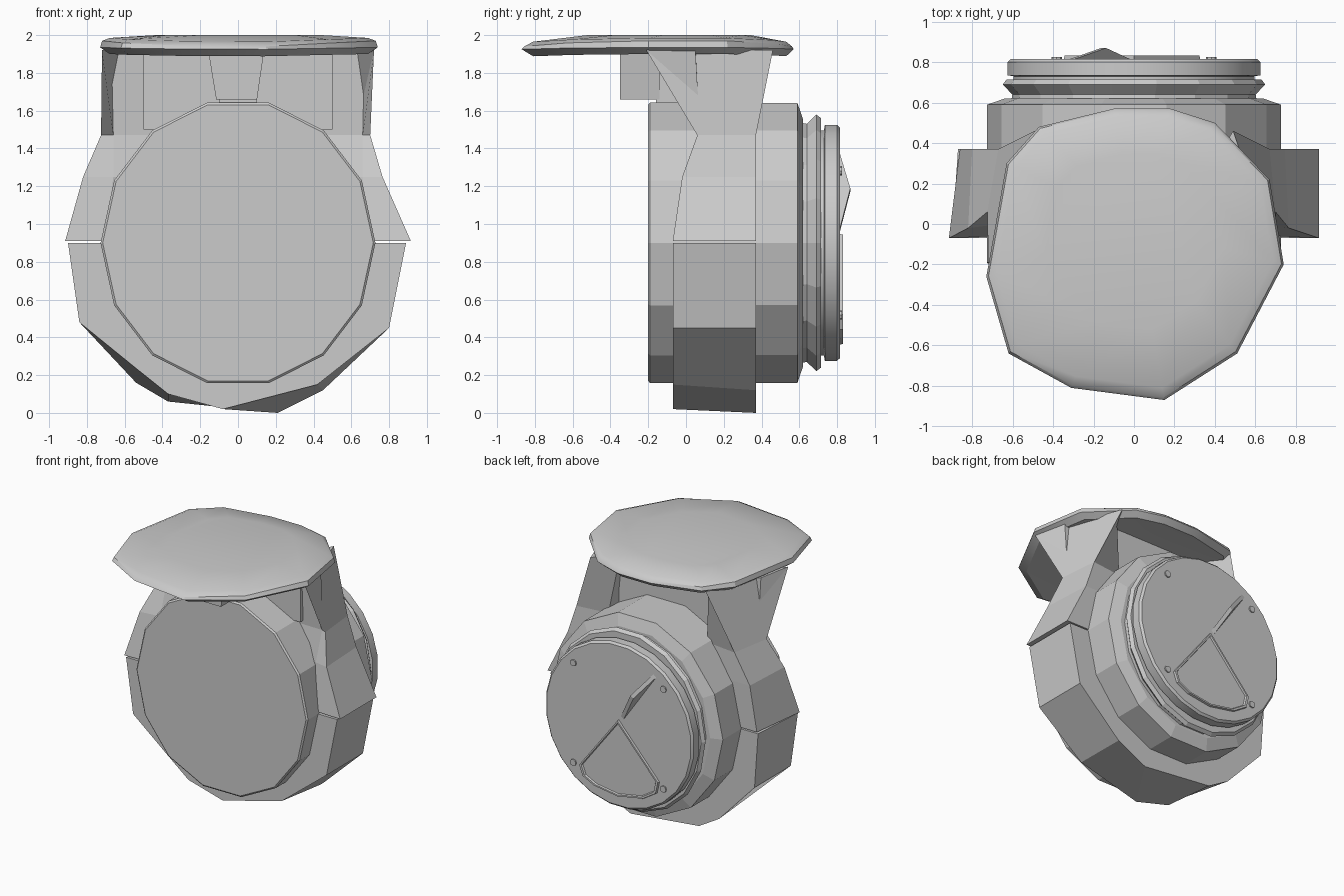
import bpy, bmesh, math
from mathutils import Vector

cube = bpy.data.objects.get("Cube")
if cube:
    bpy.data.objects.remove(cube, do_unlink=True)

grey = bpy.data.materials.new("plain grey")
grey.use_nodes = True
COLOUR = (0.6, 0.6, 0.6, 1)
grey.diffuse_color = COLOUR
grey.node_tree.nodes["Principled BSDF"].inputs["Base Color"].default_value = COLOUR

AXIS_Z = 0.9


def loft(name, loops, smooth=None):
    """Skin a stack of equally long closed loops and cap both ends."""
    bm = bmesh.new()
    rows = [[bm.verts.new(p) for p in loop] for loop in loops]
    n = len(rows[0])
    for a, b in zip(rows, rows[1:]):
        for i in range(n):
            j = (i + 1) % n
            bm.faces.new((a[i], a[j], b[j], b[i]))
    bm.faces.new(rows[0])
    bm.faces.new(rows[-1])
    bmesh.ops.recalc_face_normals(bm, faces=bm.faces)
    mesh = bpy.data.meshes.new(name)
    bm.to_mesh(mesh)
    bm.free()
    mesh.materials.append(grey)
    ob = bpy.data.objects.new(name, mesh)
    bpy.context.collection.objects.link(ob)
    if smooth:
        bpy.ops.object.select_all(action='DESELECT')
        ob.select_set(True)
        bpy.context.view_layer.objects.active = ob
        bpy.ops.object.shade_smooth_by_angle(angle=math.radians(smooth))
    return ob


def lathe(name, rings, sides, width=1.0, smooth=None):
    """Turn (y, radius) rings about the barrel axis; width squeezes them in x."""
    turn = [2 * math.pi * (i + 0.5) / sides for i in range(sides)]
    return loft(name, [[(width * r * math.sin(a), y, AXIS_Z + r * math.cos(a)) for a in turn]
                       for y, r in rings], smooth)


def box(name, x, y, z, taper=1.0):
    """Box from ranges; the lower end is scaled in x by taper."""
    def ring(h, s):
        return [(x[0] * s, y[0], h), (x[1] * s, y[0], h), (x[1] * s, y[1], h), (x[0] * s, y[1], h)]
    return loft(name, [ring(z[0], taper), ring(z[1], 1)])


# Barrel, slightly narrower than tall
lathe("barrel", [(-0.2, 0.75), (-0.19, 0.762), (-0.07, 0.762), (0.37, 0.76), (0.59, 0.76),
                 (0.62, 0.67)], 14, 0.955)

# Rear flange and end cap
lathe("rear_flange", [(0.58, 0.65), (0.64, 0.64), (0.69, 0.69), (0.715, 0.67)], 18, 0.94)
lathe("end_cap", [(0.7, 0.6), (0.73, 0.6), (0.735, 0.63), (0.8, 0.63), (0.815, 0.615)], 24, 1, 35)

# Lower cradle
front = [(-0.9, 0.9), (-0.84, 0.48), (-0.52, 0.22), (-0.37, 0.1),
         (-0.08, 0.02), (0.42, 0.15), (0.8, 0.45), (0.89, 0.9)]
back = [(-0.87, 0.9), (-0.84, 0.48), (-0.54, 0.16), (-0.37, 0.06),
        (0.21, 0.0), (0.45, 0.12), (0.8, 0.45), (0.89, 0.9)]
loft("lower_cradle", [[(x, y, z) for x, z in prof] for y, prof in ((-0.07, front), (0.37, back))])

# Side arms: only the thin outer edge flares forward, the inner front panel stays upright
for side, s, base_x, mid_x, neck_x in (("left", 1, 0.915, 0.765, 0.7), ("right", -1, 0.86, 0.82, 0.725)):
    sections = [
        (0.91, [(0.915, -0.07), (base_x, 0.37), (0.6, 0.37), (0.6, 0.0), (0.7, -0.06)]),
        (1.25, [(mid_x, -0.02), (mid_x - 0.02, 0.37), (0.5, 0.37), (0.5, 0.05), (0.66, 0.0)]),
        (1.47, [(neck_x, 0.06), (0.67, 0.37), (0.42, 0.34), (0.37, 0.08), (0.66, 0.075)]),
        (1.92, [(0.72, -0.21), (0.49, 0.46), (0.37, 0.26), (0.36, 0.06), (0.67, 0.05)])]
    loft(side + "_arm", [[(s * x, y, z) for x, y in section] for z, section in sections])

# Web and front lug under the plate
box("centre_web", (-0.5, 0.5), (0.04, 0.24), (1.5, 1.93))
box("front_lug", (-0.16, 0.14), (-0.35, -0.14), (1.66, 1.93), 0.72)
box("lug_rib", (-0.1, 0.1), (-0.16, 0.1), (1.62, 1.93))

# Thin top plate with a bevelled rim that droops at front and back
outline = [(-0.62, -0.64), (-0.31, -0.81), (0.15, -0.87), (0.51, -0.64), (0.74, -0.2), (0.67, 0.22),
           (0.4, 0.5), (0.18, 0.57), (-0.1, 0.57), (-0.47, 0.48), (-0.63, 0.3), (-0.73, -0.26)]


def plate_ring(scale, base, droop):
    def height(y):
        return base - droop * (max(0, -y - 0.5) / 0.37 + max(0, y - 0.4) / 0.17)
    return [(x * scale, y * scale, height(y)) for x, y in outline]


loft("top_plate", [plate_ring(0.6, 1.905, 0), plate_ring(0.93, 1.9, 0.012), plate_ring(1, 1.935, 0.01),
                   plate_ring(0.985, 1.97, 0.03), plate_ring(0.93, 1.985, 0.02),
                   plate_ring(0.6, 2.0, 0)], 30)

# Raised sector on the lower half of the cap
sector = [(0, 0.95), (0.33, 0.52), (0.3, 0.44), (0.2, 0.39), (0, 0.36), (-0.22, 0.4),
          (-0.33, 0.47), (-0.35, 0.56)]
middle = 0.6
loft("cap_sector", [[(x * k, y, middle + (z - middle) * k) for x, z in sector]
                    for y, k in ((0.8, 1), (0.832, 0.98), (0.832, 0.93), (0.82, 0.91))])

# Pointer fin from the hub toward the rim
fin = [(-0.02, 0.81, 0.95), (-0.15, 0.87, 1.18), (-0.32, 0.81, 1.38)]
side_step = Vector((0.012, 0, 0.009))
loft("pointer_fin", [[Vector(p) + side_step * s for p in fin] for s in (-1, 1)])

# Small studs around the cap rim
for i in range(4):
    a = math.radians(45 + 90 * i)
    cx, cz = 0.54 * math.sin(a), AXIS_Z + 0.54 * math.cos(a)
    corners = [k * math.pi / 4 for k in range(8)]
    loft("cap_stud", [[(cx + 0.025 * math.cos(t), y, cz + 0.025 * math.sin(t)) for t in corners]
                      for y in (0.8, 0.825)])
